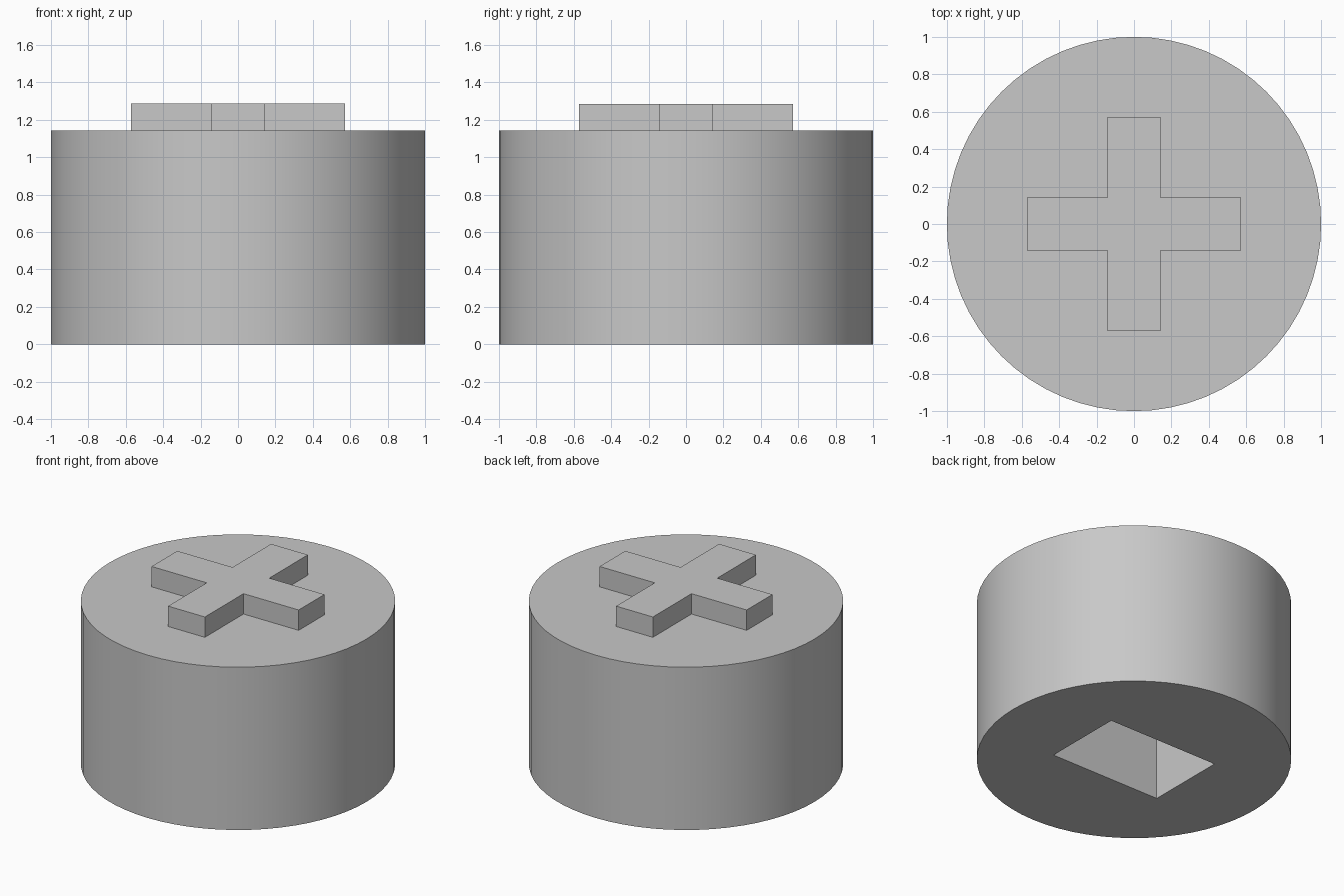
import bpy
import bmesh

old = bpy.data.objects.get("Cube")
if old:
    bpy.data.objects.remove(old, do_unlink=True)

U = 2 / 7            # base unit: the body is seven units across
BODY_H = 4 * U
CROSS_H = U / 2
SOCKET_DEPTH = 2 * U

grey = bpy.data.materials.new("light_grey")
grey.use_nodes = True
colour = (0.58, 0.58, 0.58, 1)
grey.diffuse_color = colour
grey.node_tree.nodes["Principled BSDF"].inputs["Base Color"].default_value = colour


def extruded(name, outline, z, height):
    """Solid prism from a flat outline."""
    bm = bmesh.new()
    face = bm.faces.new([bm.verts.new((x, y, z)) for x, y in outline])
    top = bmesh.ops.extrude_face_region(bm, geom=[face])["geom"]
    verts = [g for g in top if isinstance(g, bmesh.types.BMVert)]
    bmesh.ops.translate(bm, verts=verts, vec=(0, 0, height))
    bmesh.ops.recalc_face_normals(bm, faces=bm.faces)
    mesh = bpy.data.meshes.new(name)
    bm.to_mesh(mesh)
    bm.free()
    obj = bpy.data.objects.new(name, mesh)
    bpy.context.collection.objects.link(obj)
    mesh.materials.append(grey)
    return obj


# Round body
bpy.ops.mesh.primitive_cylinder_add(vertices=64, radius=1, depth=BODY_H,
                                    location=(0, 0, BODY_H / 2))
body = bpy.context.object
body.name = "round_body"
body.data.materials.append(grey)

# Rectangular socket cut into the underside
hx, hy = 1.5 * U, U
cutter = extruded("socket_cutter", [(-hx, -hy), (hx, -hy), (hx, hy), (-hx, hy)],
                  -U, U + SOCKET_DEPTH)
cut = body.modifiers.new("socket", 'BOOLEAN')
cut.operation = 'DIFFERENCE'
cut.solver = 'EXACT'
cut.object = cutter
bpy.ops.object.modifier_apply(modifier=cut.name)
bpy.data.objects.remove(cutter, do_unlink=True)
bpy.ops.object.shade_smooth_by_angle()

# Raised cross: one arm's corners turned through four quarters
a, w = 2 * U, U / 2
outline = []
arm = [(a, -w), (a, w), (w, w)]
for _ in range(4):
    outline += arm
    arm = [(-y, x) for x, y in arm]
extruded("raised_cross", outline, BODY_H, CROSS_H)
